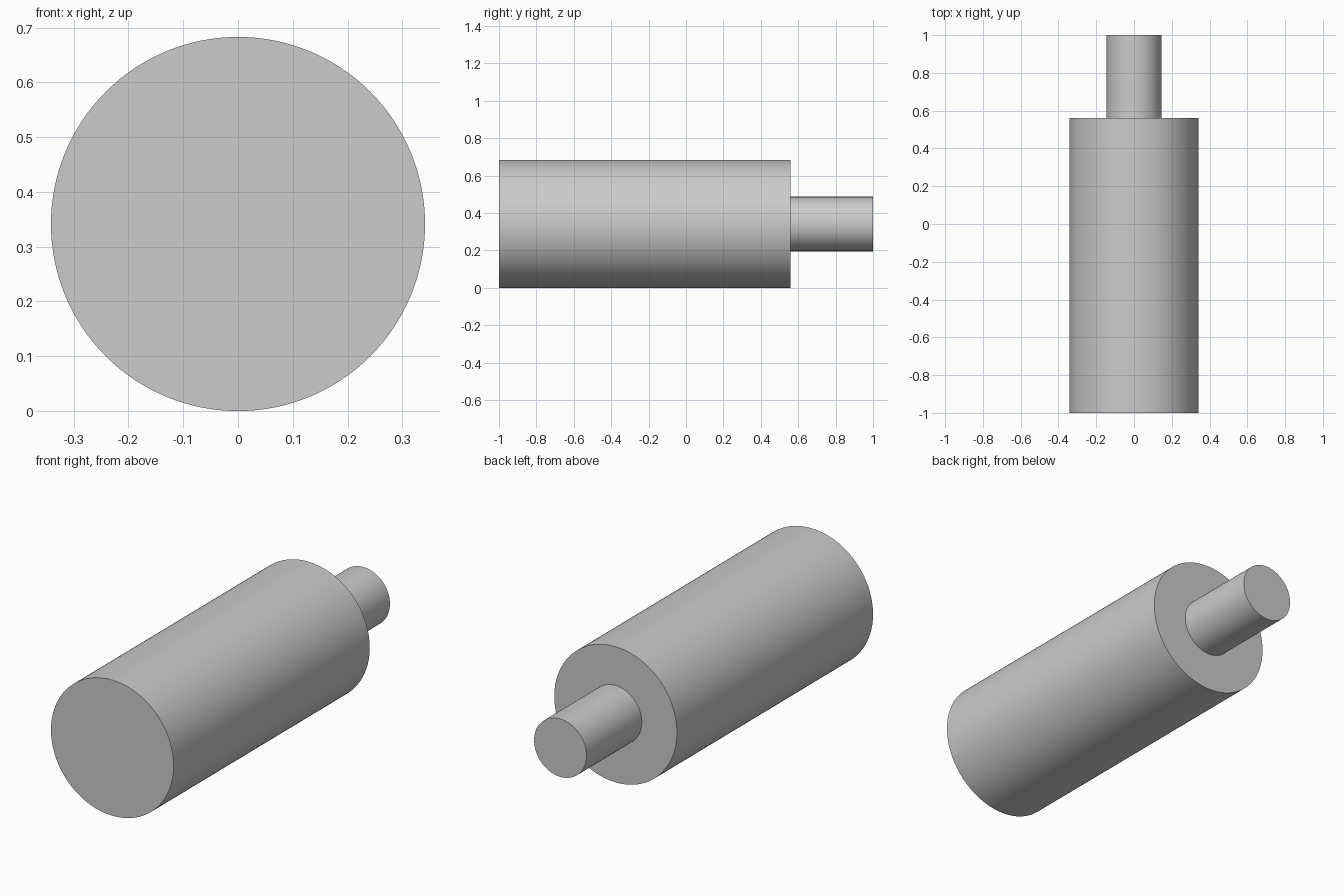
import bpy, bmesh
from math import cos, sin, tau, radians

if "Cube" in bpy.data.objects:
    bpy.data.objects.remove(bpy.data.objects["Cube"])

R_BODY, R_PIN = 0.3415, 0.146
SIDES = 128

# Stepped outline as (radius, y), turned around the lengthwise axis
profile = [(R_BODY, -1.0), (R_BODY, 0.56), (R_PIN, 0.56), (R_PIN, 1.0)]

bm = bmesh.new()
rings = [[bm.verts.new((r * cos(tau * i / SIDES), y, R_BODY + r * sin(tau * i / SIDES)))
          for i in range(SIDES)] for r, y in profile]

# Walls and the flat shoulder between neighbouring rings
for a, b in zip(rings, rings[1:]):
    for i in range(SIDES):
        j = (i + 1) % SIDES
        bm.faces.new((a[i], a[j], b[j], b[i]))

# Flat end caps
bm.faces.new(rings[0])
bm.faces.new(rings[-1])
bmesh.ops.recalc_face_normals(bm, faces=bm.faces)

mesh = bpy.data.meshes.new("stepped_shaft")
bm.to_mesh(mesh)
bm.free()
shaft = bpy.data.objects.new("stepped_shaft", mesh)
bpy.context.collection.objects.link(shaft)

# Smooth round walls, crisp rims
bpy.context.view_layer.objects.active = shaft
shaft.select_set(True)
bpy.ops.object.shade_smooth_by_angle(angle=radians(30))
